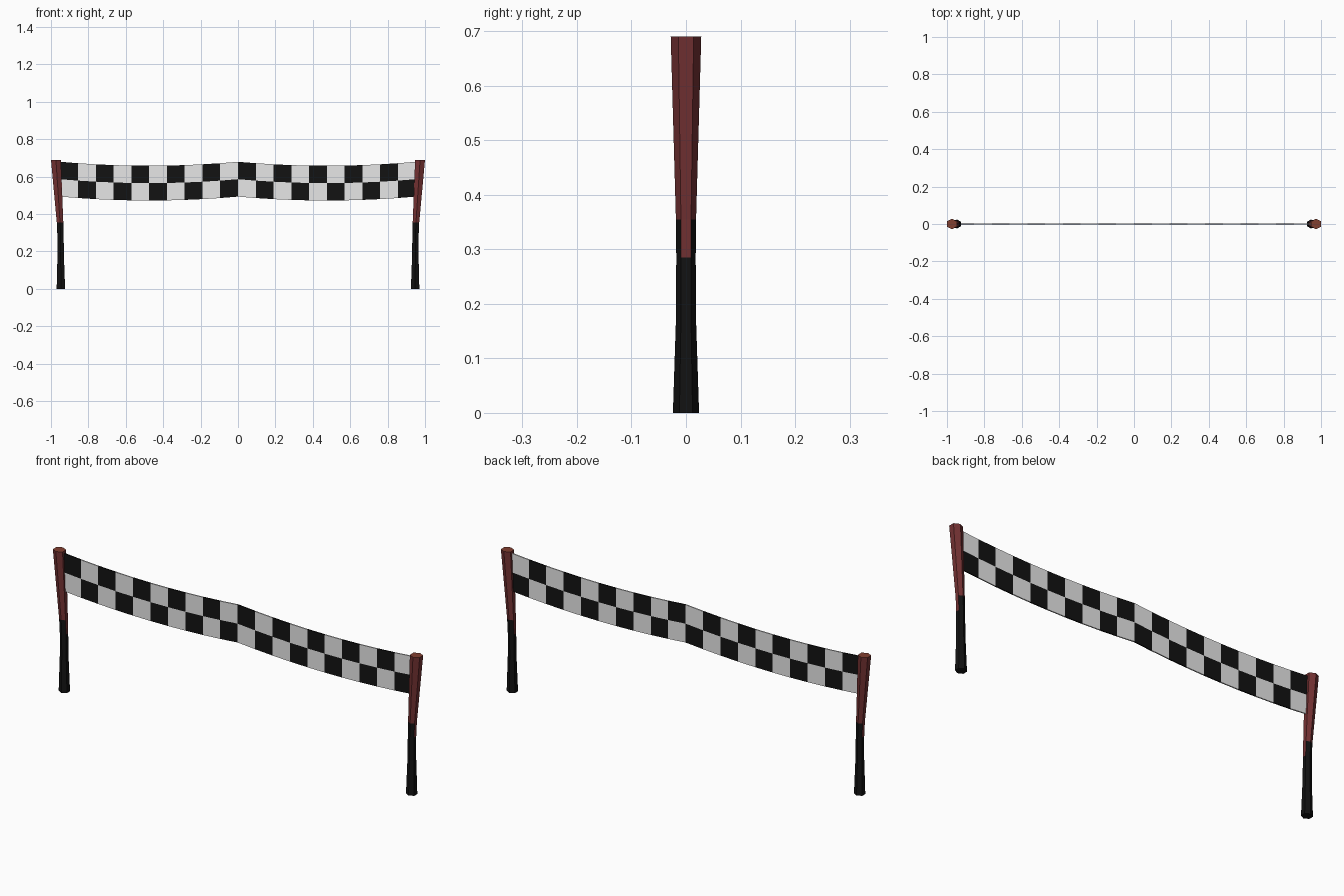
import bpy, bmesh, math

if "Cube" in bpy.data.objects:
    bpy.data.objects.remove(bpy.data.objects["Cube"])


def material(name, rgb):
    m = bpy.data.materials.new(name)
    m.diffuse_color = (*rgb, 1)
    m.use_nodes = True
    m.node_tree.nodes["Principled BSDF"].inputs["Base Color"].default_value = m.diffuse_color
    return m


WHITE = material("banner white", (0.92, 0.92, 0.92))
BLACK = material("black", (0.006, 0.006, 0.006))
RED = material("red brown", (0.17, 0.031, 0.032))
CAP = material("cap rust", (0.22, 0.05, 0.03))


def finish(bm, name, mats):
    bmesh.ops.recalc_face_normals(bm, faces=bm.faces)
    mesh = bpy.data.meshes.new(name)
    bm.to_mesh(mesh)
    bm.free()
    for m in mats:
        mesh.materials.append(m)
    ob = bpy.data.objects.new(name, mesh)
    bpy.context.collection.objects.link(ob)
    return ob


# Hexagonal posts: pinched in the middle, upper half leaning outwards
SECTIONS = [(0, 0.947, 0.024), (0.17, 0.948, 0.0185), (0.285, 0.949, 0.0178),
            (0.355, 0.9515, 0.0185), (0.69, 0.9735, 0.028)]  # z, centre x, radius


def post(name, side):
    bm = bmesh.new()
    rings = []
    for z, cx, r in SECTIONS:
        angles = [math.radians(30 + 60 * i) for i in range(6)]
        rings.append([bm.verts.new((side * (cx + 1.09 * r * math.cos(a)),
                                    r * math.sin(a), z)) for a in angles])
    for k in range(len(rings) - 1):
        for i in range(6):
            j = (i + 1) % 6
            f = bm.faces.new((rings[k][i], rings[k][j], rings[k + 1][j], rings[k + 1][i]))
            # red above, black below; the colour dips lower on the outer and inner sides
            red = k == 3 or (k == 2 and i in (2, 5))
            f.material_index = 1 if red else 0
    bm.faces.new(rings[0])
    bm.faces.new(rings[-1]).material_index = 2
    finish(bm, name, (BLACK, RED, CAP))


post("left_post", -1)
post("right_post", 1)

# Chequered banner: two sagging spans, 20 columns by 2 rows
COLS, HALF, HEIGHT, SAG = 20, 0.95, 0.186, 0.021
bm = bmesh.new()
grid = []
for c in range(COLS + 1):
    x = -HALF + 2 * HALF * c / COLS
    t = abs(x) / HALF
    top = 0.679 - SAG * 4 * t * (1 - t)
    grid.append([bm.verts.new((x, 0, top - HEIGHT * r / 2)) for r in range(3)])
for c in range(COLS):
    for r in range(2):
        f = bm.faces.new((grid[c][r], grid[c][r + 1], grid[c + 1][r + 1], grid[c + 1][r]))
        f.material_index = 1 if (c + r) % 2 == 0 else 0
banner = finish(bm, "chequered_banner", (WHITE, BLACK))
thick = banner.modifiers.new("thickness", 'SOLIDIFY')
thick.thickness = 0.006
thick.offset = 0
